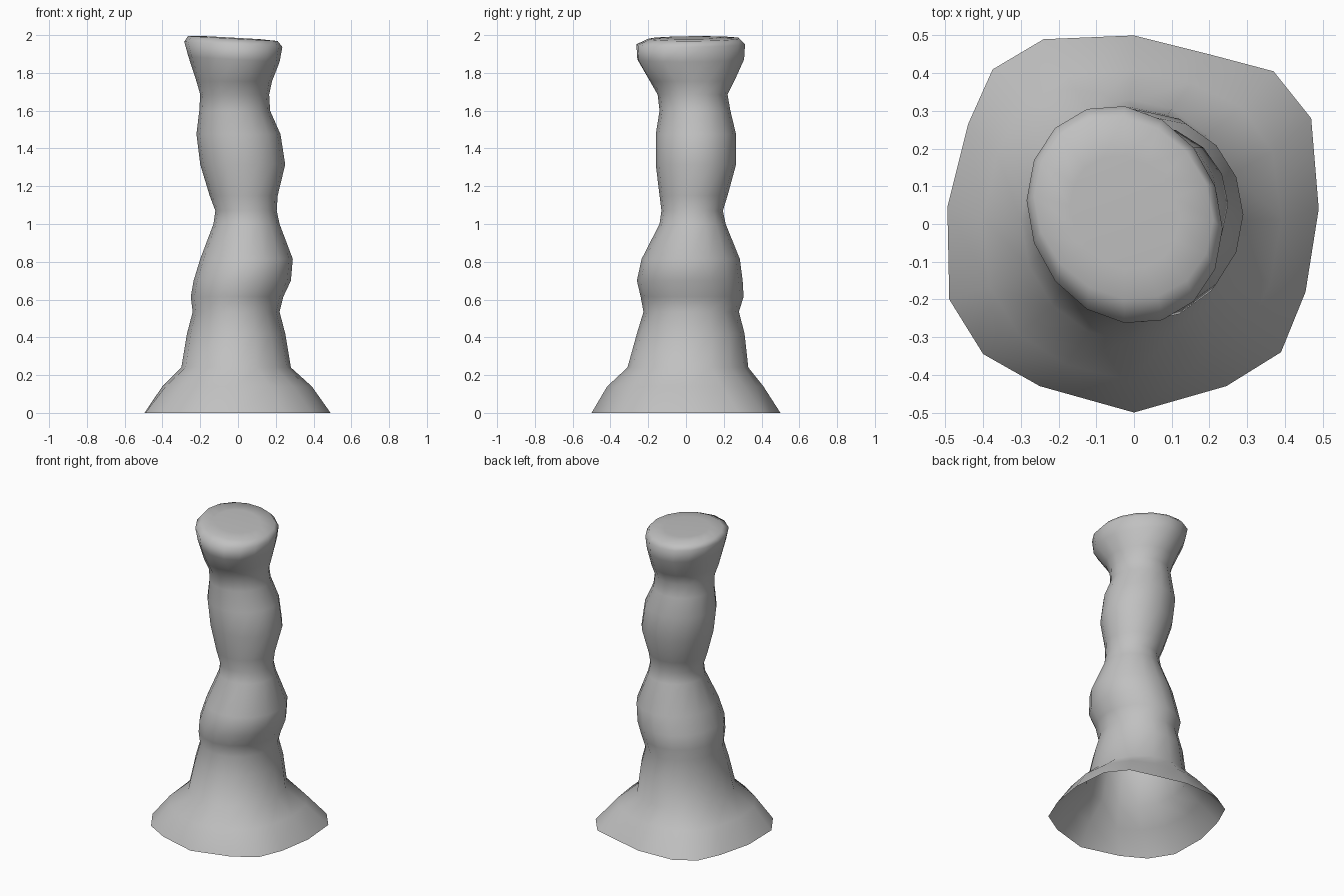
import bpy
import bmesh
from math import sin, cos, pi

cube = bpy.data.objects.get("Cube")
if cube:
    bpy.data.objects.remove(cube, do_unlink=True)

SIDES = 16

# Uneven outline of the open foot, counter-clockwise from +x
FOOT = [(.49, .04), (.47, .28), (.37, .405), (.2, .45), (0, .5), (-.24, .49),
        (-.375, .41), (-.44, .265), (-.495, .045), (-.49, -.2), (-.4, -.345),
        (-.25, -.43), (0, -.5), (.245, -.43), (.39, -.34), (.455, -.18)]

# Body sections: height, then x and y limits
SECTIONS = [
    (.14, -.40, .385, -.42, .405),
    (.24, -.30, .28, -.31, .33),
    (.42, -.27, .25, -.26, .31),
    (.535, -.24, .22, -.225, .28),
    (.615, -.25, .24, -.24, .305),
    (.70, -.235, .28, -.26, .30),
    (.815, -.20, .29, -.235, .285),
    (1.0, -.13, .22, -.14, .21),
    (1.07, -.12, .205, -.13, .195),
    (1.15, -.15, .21, -.14, .22),
    (1.315, -.20, .25, -.16, .265),
    (1.475, -.22, .225, -.16, .265),
    (1.60, -.205, .17, -.14, .235),
    (1.685, -.20, .165, -.15, .22),
    (1.755, -.22, .18, -.19, .255),
]

# Rim sections, slightly tilted and stretched on the diagonal
RIM = [
    (1.87, -.262, .22, -.26, .31),
    (1.95, -.285, .235, -.265, .315),
    (1.98, -.265, .21, -.20, .285),
    (1.985, -.17, .12, -.12, .18),
]
SKEW = -.13
TILT = -.055


def section(z, x0, x1, y0, y1, skew=0, tilt=0):
    """Points of one oval section that exactly spans the given limits."""
    points = []
    for i in range(SIDES):
        a = 2 * pi * i / SIDES
        x = (x0 + x1) / 2 + (x1 - x0) / 2 * cos(a)
        y = (y0 + y1) / 2 + (y1 - y0) / 2 * sin(a + skew)
        points.append((x, y, z + tilt * x))
    return points


# Stack all the sections from the foot to the rim
rings = [[(x, y, 0) for x, y in FOOT]]
rings += [section(*s) for s in SECTIONS]
rings += [section(*s, skew=SKEW, tilt=TILT) for s in RIM]

# The first section above the foot keeps part of the uneven outline
rings[1] = [((p[0] + f[0] * .81) / 2, (p[1] + f[1] * .83) / 2, p[2])
            for p, f in zip(rings[1], FOOT)]

# Skin the sections, close the top and leave the foot open
bm = bmesh.new()
loops = [[bm.verts.new(p) for p in ring] for ring in rings]
for low, high in zip(loops, loops[1:]):
    for i in range(SIDES):
        j = (i + 1) % SIDES
        bm.faces.new((low[i], low[j], high[j], high[i]))
bm.faces.new(loops[-1])
for face in bm.faces:
    face.smooth = True

mesh = bpy.data.meshes.new("pillar_body")
bm.to_mesh(mesh)
bm.free()
body = bpy.data.objects.new("pillar_body", mesh)
bpy.context.collection.objects.link(body)

# Plain grey
grey = bpy.data.materials.new("plain_grey")
grey.use_nodes = True
colour = (.53, .53, .53, 1)
grey.diffuse_color = colour
grey.node_tree.nodes["Principled BSDF"].inputs["Base Color"].default_value = colour
mesh.materials.append(grey)
